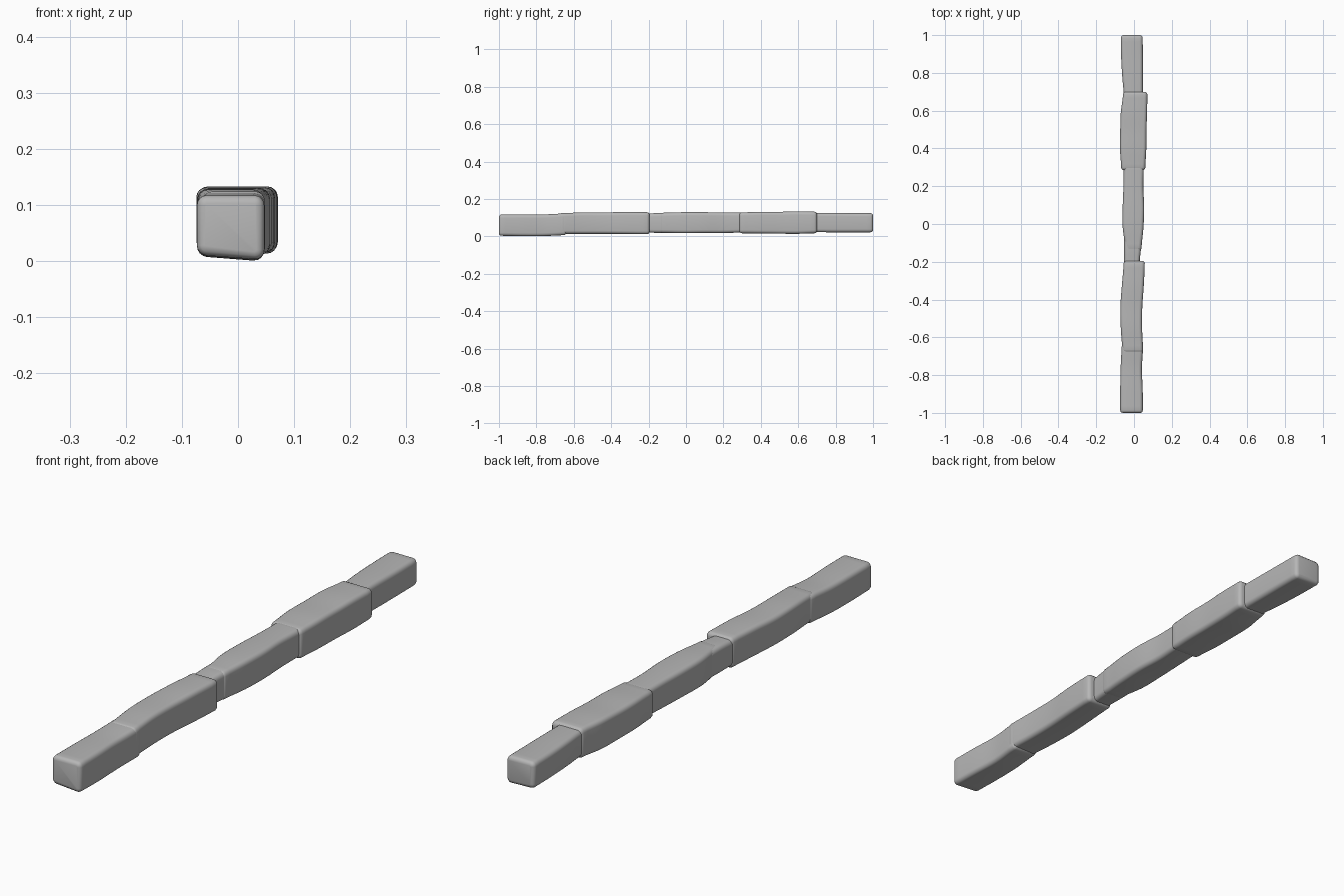
import bpy
import bmesh
import math

cube = bpy.data.objects.get("Cube")
if cube:
    bpy.data.objects.remove(cube, do_unlink=True)

stone = bpy.data.materials.new("grey stone")
stone.use_nodes = True
grey = (0.47, 0.47, 0.47, 1)
stone.diffuse_color = grey
stone.node_tree.nodes["Principled BSDF"].inputs["Base Color"].default_value = grey


def section(left, right, low, high, radius, skew):
    """Rounded rectangle outline; skew drops the underside towards +x."""
    points = []
    corners = [(right, high), (left, high), (left, low), (right, low)]
    for i, (cx, cz) in enumerate(corners):
        px = cx - math.copysign(radius, cx)
        pz = cz - radius if cz == high else cz + radius
        for step in range(5):
            a = math.pi / 2 * (i + step / 4)
            x, z = px + radius * math.cos(a), pz + radius * math.sin(a)
            sink = skew * (high - z) / (high - low) * (x - left) / (right - left)
            points.append((x, z - sink))
    return points


def blend(p, q, r, s, t):
    """Smooth curve through neighbouring values."""
    return q + t / 2 * (r - p + t * (2 * p - 5 * q + 4 * r - s + t * (3 * (q - r) + s - p)))


def stone_block(name, start, end, stations, radius=0.017, skew=0.004, round_end=0.014):
    """Loft evenly spaced (left, right, low, high) stations, with rounded ends."""
    last = len(stations) - 1
    rings = []
    steps = 5
    for k in range(last * steps + 1):
        i, t = min(k // steps, last - 1), k / steps - min(k // steps, last - 1)
        near = [stations[max(0, min(last, i + d))] for d in (-1, 0, 1, 2)]
        size = [blend(*vals, t) for vals in zip(*near)]
        y = start + round_end + (end - start - 2 * round_end) * k / (last * steps)
        rings.append((y, size, 0))
    # rounded end rings
    for front in (True, False):
        size = rings[0][1] if front else rings[-1][1]
        for a in (30, 60, 90):
            a = math.radians(a)
            inset = round_end * (1 - math.cos(a))
            out = round_end * (1 - math.sin(a))
            if front:
                rings.insert(0, (start + out, size, inset))
            else:
                rings.append((end - out, size, inset))
    bm = bmesh.new()
    loops = []
    for y, (l, r, lo, hi), inset in rings:
        outline = section(l + inset, r - inset, lo + inset, hi - inset,
                          max(radius - inset, 0.004), skew)
        loops.append([bm.verts.new((x, y, z)) for x, z in outline])
    for a, b in zip(loops, loops[1:]):
        for j in range(len(a)):
            n = (j + 1) % len(a)
            bm.faces.new((a[j], a[n], b[n], b[j]))
    bm.faces.new(loops[0])
    bm.faces.new(loops[-1])
    bmesh.ops.recalc_face_normals(bm, faces=bm.faces)
    mesh = bpy.data.meshes.new(name)
    bm.to_mesh(mesh)
    bm.free()
    mesh.materials.append(stone)
    obj = bpy.data.objects.new(name, mesh)
    bpy.context.collection.objects.link(obj)
    bpy.ops.object.select_all(action="DESELECT")
    obj.select_set(True)
    bpy.context.view_layer.objects.active = obj
    bpy.ops.object.shade_smooth_by_angle(angle=math.radians(40))


# Front end stone
stone_block("front_stone", -1, -0.64, [
    (-0.073, 0.047, 0.011, 0.117),
    (-0.073, 0.046, 0.009, 0.117),
    (-0.071, 0.042, 0.009, 0.117),
    (-0.066, 0.048, 0.014, 0.122)], skew=0.009)

# Second stone, bulging to the right side
stone_block("front_middle_stone", -0.68, -0.195, [
    (-0.062, 0.048, 0.017, 0.124),
    (-0.070, 0.043, 0.017, 0.128),
    (-0.072, 0.044, 0.017, 0.128),
    (-0.064, 0.052, 0.016, 0.130),
    (-0.055, 0.057, 0.015, 0.129)])

# Narrow neck joining the front half to the centre
stone_block("neck_stone", -0.22, -0.06, [
    (-0.052, 0.030, 0.023, 0.122),
    (-0.052, 0.036, 0.022, 0.125),
    (-0.052, 0.043, 0.023, 0.125)])

# Centre stone
stone_block("centre_stone", -0.14, 0.32, [
    (-0.046, 0.040, 0.022, 0.126),
    (-0.060, 0.050, 0.020, 0.129),
    (-0.060, 0.054, 0.021, 0.129),
    (-0.056, 0.049, 0.021, 0.128),
    (-0.055, 0.052, 0.024, 0.127)])

# Widest stone
stone_block("back_middle_stone", 0.285, 0.7, [
    (-0.068, 0.060, 0.020, 0.128),
    (-0.074, 0.065, 0.019, 0.131),
    (-0.073, 0.066, 0.018, 0.131),
    (-0.070, 0.069, 0.017, 0.133),
    (-0.058, 0.071, 0.020, 0.132)])

# Back end stone
stone_block("back_stone", 0.66, 1, [
    (-0.053, 0.047, 0.026, 0.125),
    (-0.062, 0.047, 0.025, 0.125),
    (-0.068, 0.047, 0.025, 0.124),
    (-0.070, 0.046, 0.025, 0.124)])
